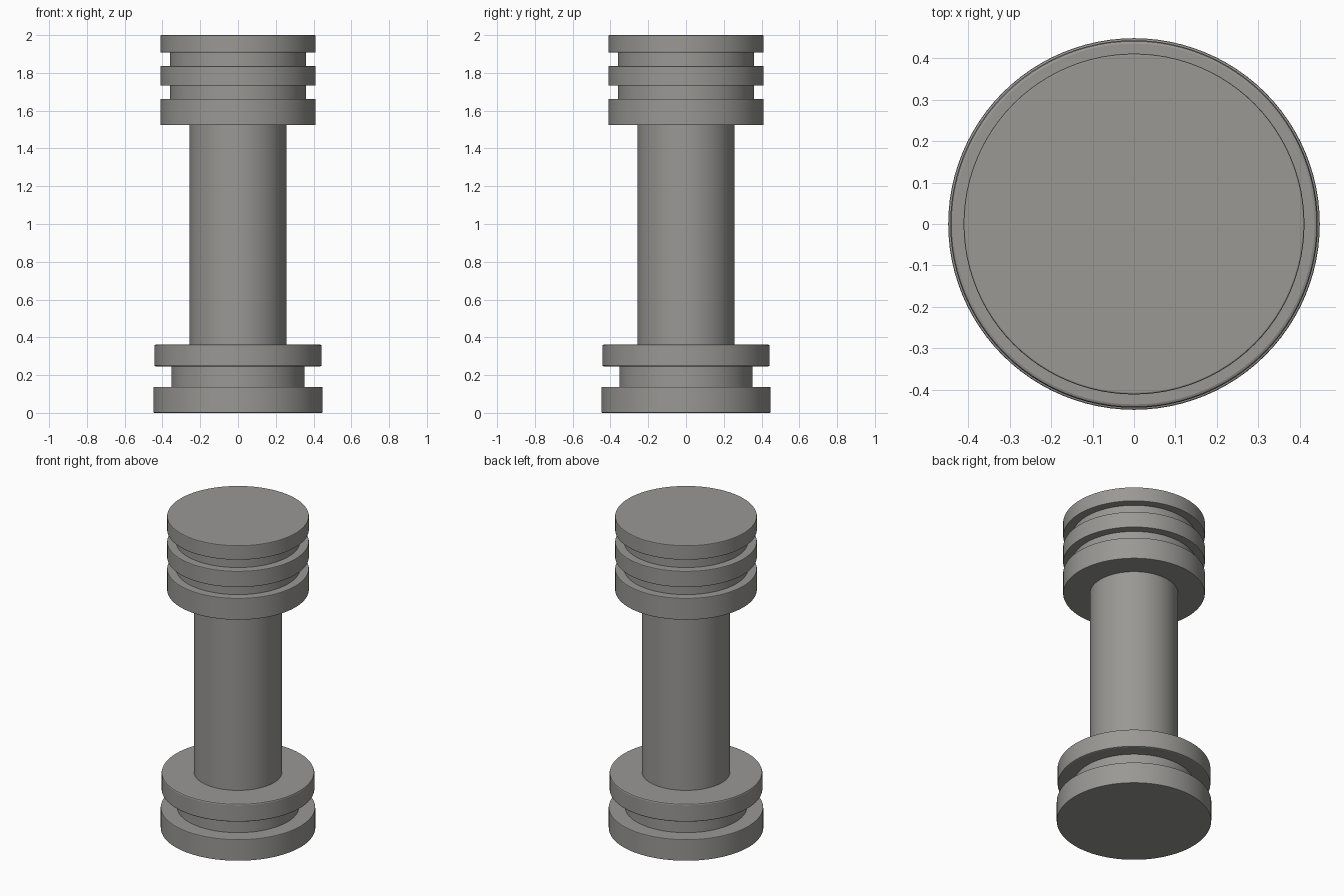
import bpy
import bmesh
from mathutils import Matrix

SIDES = 96

cube = bpy.data.objects.get("Cube")
if cube:
    bpy.data.objects.remove(cube, do_unlink=True)

# Single warm grey stone
stone = bpy.data.materials.new("warm grey stone")
stone.use_nodes = True
colour = (0.32, 0.315, 0.30, 1.0)
stone.diffuse_color = colour
stone.node_tree.nodes["Principled BSDF"].inputs["Base Color"].default_value = colour


def drum(name, radius, bottom, top, bevel=0.0):
    """Upright round section, with its rims softened if a bevel is given."""
    bm = bmesh.new()
    bmesh.ops.create_cone(
        bm, cap_ends=True, segments=SIDES, radius1=radius, radius2=radius,
        depth=top - bottom, matrix=Matrix.Translation((0, 0, (bottom + top) / 2)))
    if bevel:
        rims = [e for e in bm.edges if abs(e.verts[0].co.z - e.verts[1].co.z) < 1e-5]
        bmesh.ops.bevel(bm, geom=rims, offset=bevel, segments=2,
                        profile=0.5, affect='EDGES')
    mesh = bpy.data.meshes.new(name)
    bm.to_mesh(mesh)
    bm.free()
    mesh.materials.append(stone)
    obj = bpy.data.objects.new(name, mesh)
    bpy.context.collection.objects.link(obj)
    bpy.ops.object.select_all(action='DESELECT')
    obj.select_set(True)
    bpy.context.view_layer.objects.active = obj
    bpy.ops.object.shade_smooth_by_angle(angle=0.35)
    return obj


# Base
drum("base_plinth", 0.448, 0.0, 0.137, 0.004)
drum("base_neck", 0.353, 0.13, 0.25)
drum("base_collar", 0.443, 0.246, 0.362, 0.008)

# Shaft
drum("shaft", 0.256, 0.355, 1.53)

# Capital: three rings joined by two recessed necks
CAPITAL_RADIUS = 0.411
drum("capital_lower_ring", CAPITAL_RADIUS, 1.524, 1.663, 0.004)
drum("capital_lower_neck", 0.36, 1.655, 1.74)
drum("capital_middle_ring", CAPITAL_RADIUS, 1.733, 1.836, 0.004)
drum("capital_upper_neck", 0.36, 1.83, 1.915)
drum("capital_top_ring", CAPITAL_RADIUS, 1.908, 2.0, 0.004)
